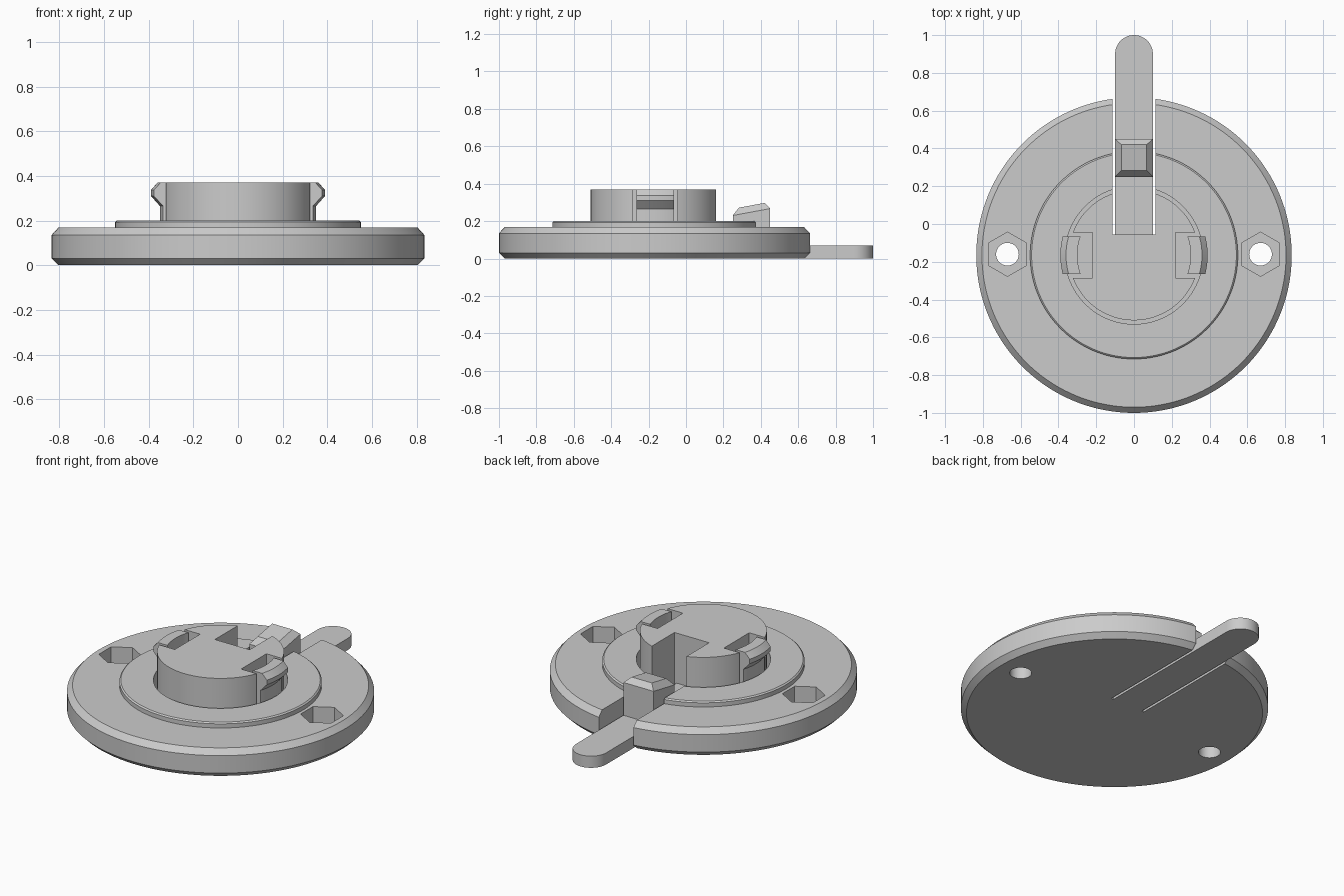
import bpy, bmesh
from math import sin, cos, asin, pi, radians
from mathutils import Vector

if "Cube" in bpy.data.objects:
    bpy.data.objects.remove(bpy.data.objects["Cube"])

CY = -0.165          # centre of the round body in y
FLOOR = 0.07         # level of pocket floors and lever top


def make(name, bm, angle=30):
    bmesh.ops.remove_doubles(bm, verts=bm.verts, dist=1e-5)
    bmesh.ops.recalc_face_normals(bm, faces=bm.faces)
    me = bpy.data.meshes.new(name)
    bm.to_mesh(me)
    bm.free()
    ob = bpy.data.objects.new(name, me)
    bpy.context.collection.objects.link(ob)
    smooth(ob, angle)
    return ob


def smooth(ob, angle=30):
    bpy.ops.object.select_all(action='DESELECT')
    ob.select_set(True)
    bpy.context.view_layer.objects.active = ob
    bpy.ops.object.shade_smooth_by_angle(angle=radians(angle))


def lathe(name, profile, steps=144):
    bm = bmesh.new()
    vs = [bm.verts.new((r, CY, z)) for r, z in profile]
    es = [bm.edges.new(p) for p in zip(vs, vs[1:])]
    bmesh.ops.spin(bm, geom=vs + es, cent=(0, CY, 0), axis=(0, 0, 1),
                   angle=2 * pi, steps=steps)
    return make(name, bm)


def prism(name, outline, z0, z1):
    bm = bmesh.new()
    f = bm.faces.new([bm.verts.new((x, y, z0)) for x, y in outline])
    ext = bmesh.ops.extrude_face_region(bm, geom=[f])
    bmesh.ops.translate(bm, vec=(0, 0, z1 - z0),
                        verts=[v for v in ext['geom'] if isinstance(v, bmesh.types.BMVert)])
    return make(name, bm)


def rect(x0, x1, y0, y1):
    return [(x0, y0), (x1, y0), (x1, y1), (x0, y1)]


def ngon(x, y, r, n):
    return [(x + r * sin(2 * pi * i / n), y + r * cos(2 * pi * i / n)) for i in range(n)]


def cut(ob, cutter):
    cutter.hide_render = True
    m = ob.modifiers.new("cut", 'BOOLEAN')
    m.operation, m.solver, m.object = 'DIFFERENCE', 'EXACT', cutter
    bpy.ops.object.select_all(action='DESELECT')
    ob.select_set(True)
    bpy.context.view_layer.objects.active = ob
    bpy.ops.object.modifier_apply(modifier=m.name)
    bpy.data.objects.remove(cutter)


# Round body: chamfered disc, raised step, ring groove and central boss
body = lathe("mount_body", [
    (0, 0), (0.805, 0), (0.835, 0.03), (0.835, 0.135), (0.805, 0.168),
    (0.55, 0.168), (0.55, 0.193), (0.542, 0.2), (0.365, 0.2),
    (0.365, FLOOR), (0.345, FLOOR), (0.345, 0.37), (0, 0.37)])

# Lever slot, clip pockets, nut pockets and bolt holes
cut(body, prism("slot_cutter", rect(-0.115, 0.115, -0.055, 0.9), -0.1, 0.6))
for s in (-1, 1):
    xs = sorted((s * 0.22, s * 0.347))
    cut(body, prism("clip_pocket_cutter", rect(*xs, CY - 0.12, CY + 0.12), FLOOR - 0.005, 0.6))
    cut(body, prism("nut_cutter", ngon(s * 0.67, CY + 0.005, 0.117, 6), FLOOR, 0.6))
    cut(body, prism("bolt_cutter", ngon(s * 0.67, CY + 0.005, 0.06, 40), -0.1, 0.6))
smooth(body)

# Spring lever with rounded end
tip = [(0.1 * cos(pi * i / 24), 0.9 + 0.1 * sin(pi * i / 24)) for i in range(25)]
prism("release_lever", [(-0.1, -0.055), (0.1, -0.055)] + tip, 0, FLOOR)

# Catch block on the lever, with a sloping chamfered top
bm = bmesh.new()
rings = []
for hx, y0, y1, z0, z1 in ((0.1, 0.25, 0.45, FLOOR, FLOOR),
                           (0.1, 0.25, 0.45, 0.23, 0.267),
                           (0.067, 0.283, 0.42, 0.272, 0.297)):
    rings.append([bm.verts.new(p) for p in
                  ((-hx, y0, z0), (hx, y0, z0), (hx, y1, z1), (-hx, y1, z1))])
bm.faces.new(rings[0])
bm.faces.new(rings[-1])
for a, b in zip(rings, rings[1:]):
    for i in range(4):
        j = (i + 1) % 4
        bm.faces.new((a[i], a[j], b[j], b[i]))
make("lever_catch", bm, 10)

# Hooked spring clips: radial profile swept along a short arc
hook = [(0.3, FLOOR - 0.005), (0.35, FLOOR - 0.005), (0.35, 0.265), (0.39, 0.31),
        (0.39, 0.337), (0.36, 0.37), (0.3, 0.37)]
N = 12
for s, name in ((-1, "clip_left"), (1, "clip_right")):
    bm = bmesh.new()
    rows = []
    for k in range(N + 1):
        y = -0.1 + 0.2 * k / N
        rows.append([bm.verts.new((s * (r * r - y * y) ** 0.5, CY + y, z)) for r, z in hook])
    bm.faces.new(rows[0])
    bm.faces.new(rows[-1])
    for a, b in zip(rows, rows[1:]):
        for i in range(len(hook)):
            j = (i + 1) % len(hook)
            bm.faces.new((a[i], a[j], b[j], b[i]))
    make(name, bm)
